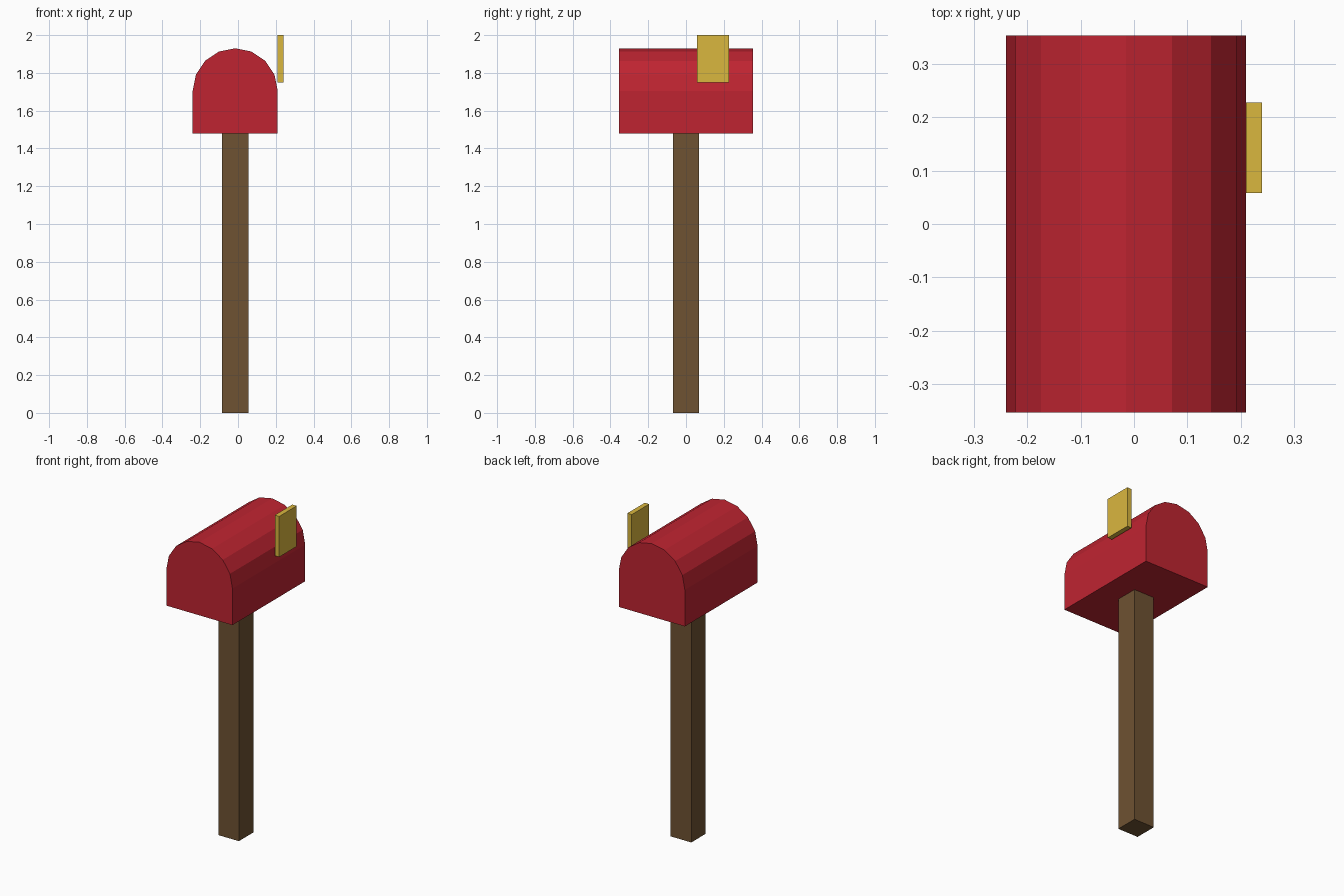
import bpy, bmesh
from math import sin, cos, pi

cube = bpy.data.objects.get("Cube")
if cube:
    bpy.data.objects.remove(cube)


def linear(c):
    c /= 255
    return c / 12.92 if c <= 0.04045 else ((c + 0.055) / 1.055) ** 2.4


def material(name, *srgb):
    mat = bpy.data.materials.new(name)
    mat.use_nodes = True
    colour = [linear(c) for c in srgb] + [1]
    mat.diffuse_color = colour
    mat.node_tree.nodes["Principled BSDF"].inputs["Base Color"].default_value = colour
    return mat


def prism(name, profile, y0, y1, mat):
    """Extrude an x-z outline from y0 to y1."""
    bm = bmesh.new()
    face = bm.faces.new([bm.verts.new((x, y0, z)) for x, z in profile])
    grown = bmesh.ops.extrude_face_region(bm, geom=[face])
    moved = [g for g in grown["geom"] if isinstance(g, bmesh.types.BMVert)]
    bmesh.ops.translate(bm, verts=moved, vec=(0, y1 - y0, 0))
    bmesh.ops.recalc_face_normals(bm, faces=bm.faces)
    mesh = bpy.data.meshes.new(name)
    bm.to_mesh(mesh)
    bm.free()
    mesh.materials.append(mat)
    obj = bpy.data.objects.new(name, mesh)
    bpy.context.collection.objects.link(obj)
    return obj


def rectangle(x0, x1, z0, z1):
    return [(x0, z0), (x1, z0), (x1, z1), (x0, z1)]


red = material("red paint", 191, 36, 49)
brown = material("brown wood", 110, 82, 50)
gold = material("yellow paint", 218, 183, 63)

# Box: flat floor and walls under an eight-sided half-round roof
centre, radius, floor, spring = -0.015, 0.225, 1.48, 1.705
roof = [(centre + radius * cos(pi * i / 8), spring + radius * sin(pi * i / 8))
        for i in range(9)]
outline = [(centre - radius, floor), (centre + radius, floor)] + roof
prism("mailbox_body", outline, -0.354, 0.354, red)

# Square post
prism("post", rectangle(-0.085, 0.055, 0, floor), -0.07, 0.07, brown)

# Raised flag on the left side
prism("flag", rectangle(0.21, 0.24, 1.75, 2), 0.058, 0.228, gold)
